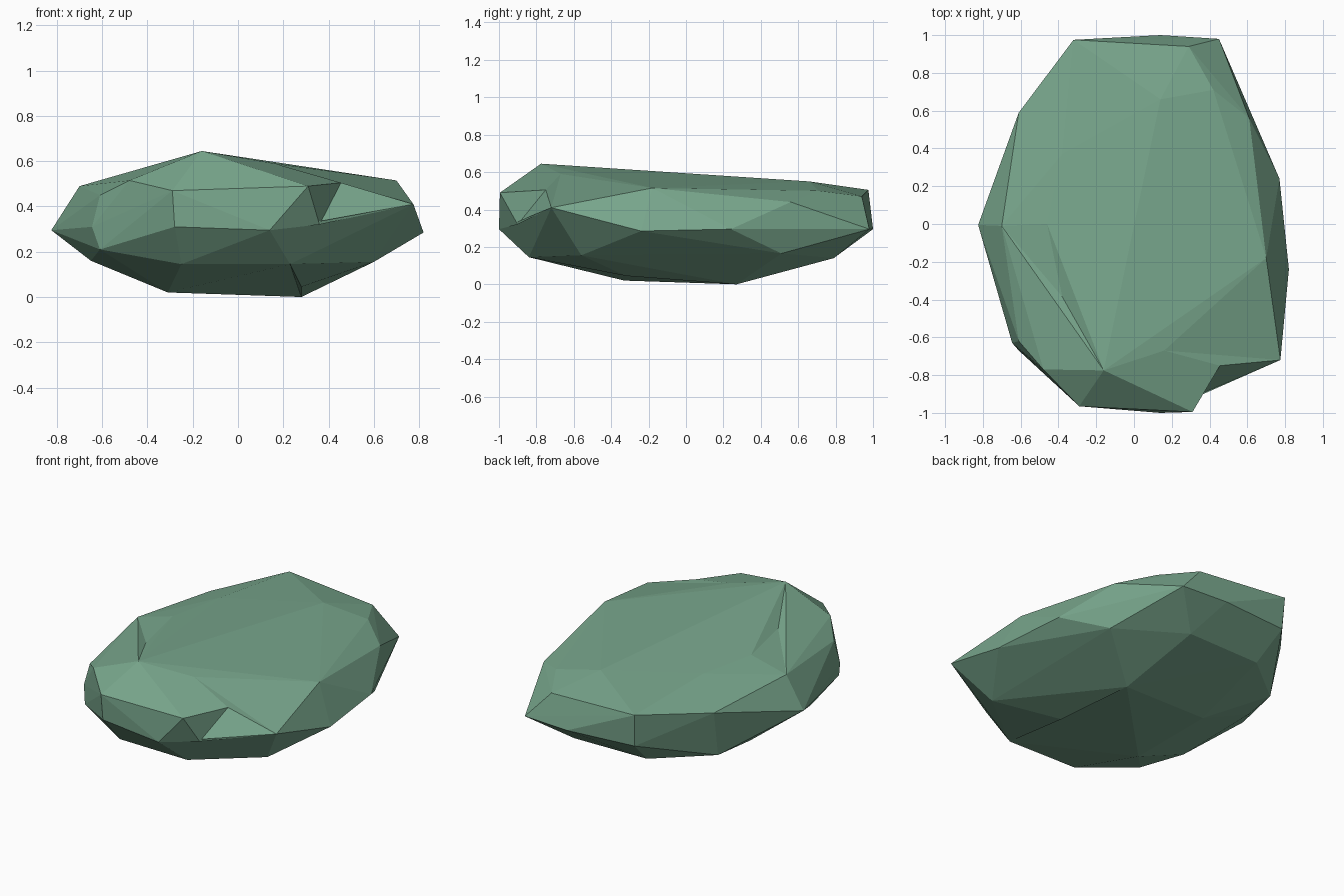
import bpy, bmesh
from mathutils import Vector

if "Cube" in bpy.data.objects:
    bpy.data.objects.remove(bpy.data.objects["Cube"])

# Outline loops of the boulder, from the ground up
base = [(-.31, -.33, .02), (.28, .27, .0), (-.31, .25, .02)]
lower_ring = [(.23, -.84, .145), (.6, -.56, .155), (.605, .51, .165), (.235, .79, .14),
              (-.27, .78, .14), (-.59, .52, .15), (-.64, .27, .16), (-.65, -.33, .16),
              (-.61, -.67, .21), (-.25, -.83, .145)]
waist = [(.14, -1, .295), (.82, -.24, .285), (.77, .24, .295), (.45, .98, .295),
         (.14, 1, .295), (-.31, .96, .3), (-.825, -.005, .295), (-.645, -.63, .31),
         (-.28, -.96, .31)]
rim = [(.31, -.995, .49), (.775, -.72, .41), (.70, -.18, .515), (.61, .56, .44),
       (.42, .71, .5), (.29, .94, .47), (-.32, .975, .505), (-.61, .59, .45),
       (-.70, -.01, .49), (-.61, -.62, .45), (-.48, -.77, .515), (-.29, -.965, .47)]
crown = [(.16, -.67, .59), (-.16, -.775, .645), (.14, .66, .55), (-.38, .37, .555),
         (-.46, 0, .555)]

bm = bmesh.new()
for p in base + lower_ring + waist + rim + crown:
    bm.verts.new(p)

# Stretch a faceted skin over the loops
res = bmesh.ops.convex_hull(bm, input=bm.verts[:])
loose = {v for v in res["geom_interior"] + res["geom_unused"] if isinstance(v, bmesh.types.BMVert)}
bmesh.ops.delete(bm, geom=list(loose), context='VERTS')
bmesh.ops.triangulate(bm, faces=bm.faces[:])
bmesh.ops.recalc_face_normals(bm, faces=bm.faces[:])


def dent(face, p):
    """Push the middle of a facet to a point."""
    v = bmesh.ops.poke(bm, faces=[face])["verts"][0]
    v.co = p
    return v


def corner(p):
    return min(bm.verts, key=lambda v: (v.co - Vector(p)).length)


# Chipped notch on the front right: dent both facets, then turn their shared edge
edge = bm.edges.get((corner(rim[0]), corner(rim[1])))
if edge:
    low, high = sorted(edge.link_faces, key=lambda f: f.normal.z)
    dent(high, (.455, -.75, .505))
    dent(low, (.36, -.9, .32))
    edge = bm.edges.get((corner(rim[0]), corner(rim[1])))
    bmesh.ops.rotate_edges(bm, edges=[edge], use_ccw=False)


# Shallow hollows under the base and beside the crown
def hollow(p, up):
    p = Vector(p)
    faces = [f for f in bm.faces if f.normal.z * up > .4 and
             bmesh.geometry.intersect_face_point(f, p)]
    if faces:
        dent(min(faces, key=lambda f: abs((p - f.verts[0].co).dot(f.normal))), p)


hollow((.28, -.32, .045), -1)
hollow((-.38, -.385, .555), 1)

bmesh.ops.recalc_face_normals(bm, faces=bm.faces[:])
mesh = bpy.data.meshes.new("boulder")
bm.to_mesh(mesh)
bm.free()
boulder = bpy.data.objects.new("boulder", mesh)
bpy.context.collection.objects.link(boulder)

mat = bpy.data.materials.new("mossy green stone")
mat.diffuse_color = (.19, .385, .265, 1)
mat.use_nodes = True
mat.node_tree.nodes["Principled BSDF"].inputs["Base Color"].default_value = mat.diffuse_color
mesh.materials.append(mat)
